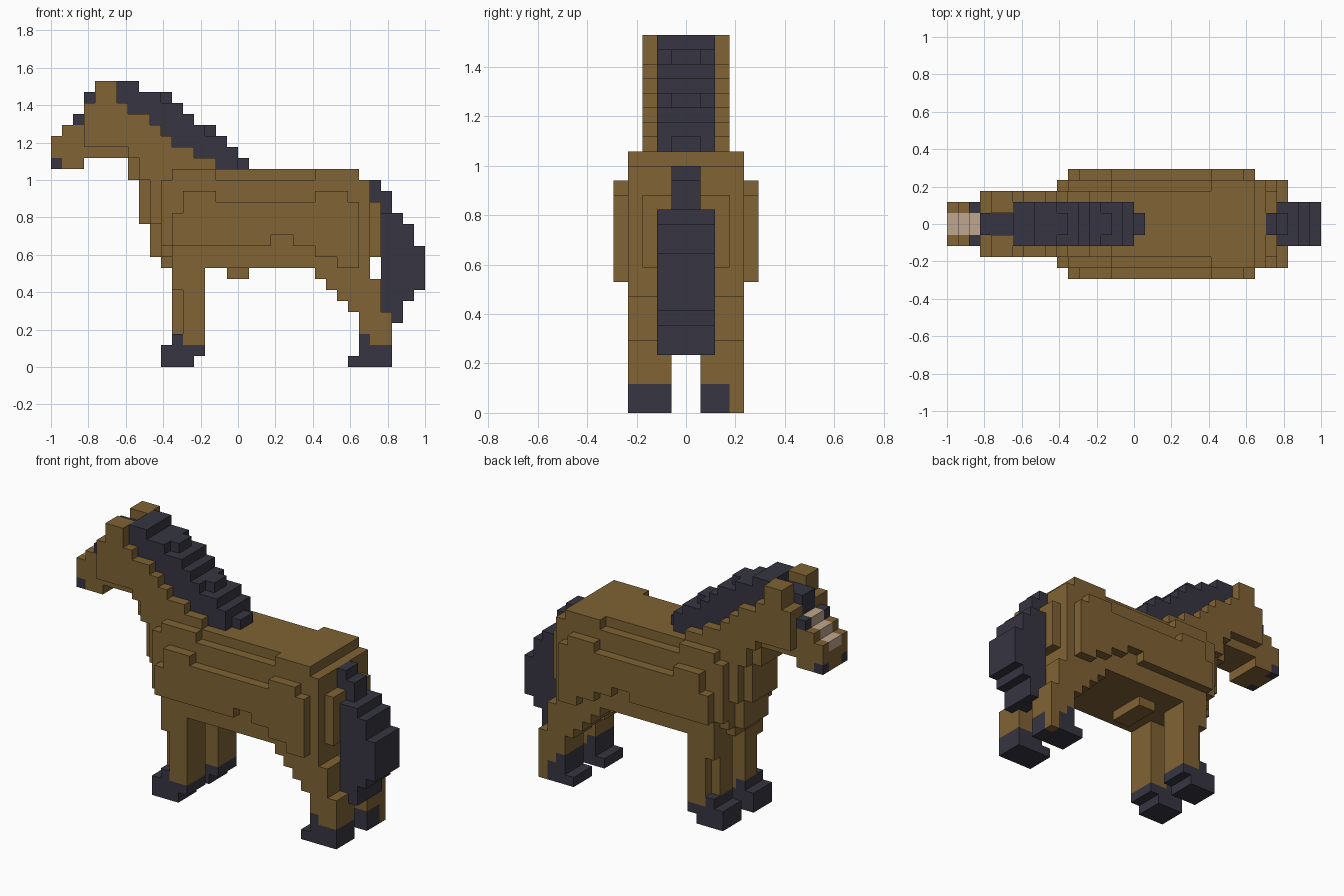
import bpy, bmesh
from mathutils import Vector

cube = bpy.data.objects.get("Cube")
if cube:
    bpy.data.objects.remove(cube, do_unlink=True)

U = 2 / 34          # block size: the horse is 34 blocks long
cells = {}          # (i, j, k) block -> part name


def material(name, rgb):
    m = bpy.data.materials.new(name)
    m.use_nodes = True
    m.diffuse_color = (*rgb, 1)
    m.node_tree.nodes["Principled BSDF"].inputs["Base Color"].default_value = (*rgb, 1)
    return m


brown = material("brown coat", (0.215, 0.125, 0.035))
dark = material("dark hair", (0.037, 0.036, 0.054))
beige = material("beige blaze", (0.52, 0.38, 0.27))


def fill(part, i0, i1, k0, k1, a0, a1):
    """Mirrored blocks: i along the length, k up, a outward from the middle."""
    for i in range(i0, i1):
        for k in range(k0, k1):
            for a in range(a0, a1):
                for j in (a, -1 - a):
                    if part:
                        cells[i, j, k] = part
                    else:
                        cells.pop((i, j, k), None)


def columns(part, a0, a1, spans):
    for i0, i1, k0, k1 in spans:
        fill(part, i0, i1, k0, k1, a0, a1)


# Head, with wider cheeks and two ears
columns("head", 0, 2, [(0, 1, 18, 21), (1, 2, 18, 22), (2, 3, 18, 23), (3, 7, 19, 24)])
fill("head", 3, 7, 20, 24, 2, 3)
fill("ears", 4, 6, 24, 26, 1, 3)

# Neck: core and side layer
columns("neck", 0, 2, [(7, 8, 17, 23), (8, 9, 13, 23), (9, 10, 10, 22), (10, 11, 9, 21)])
columns("neck", 2, 3, [(7, 8, 19, 23), (8, 9, 17, 23), (9, 10, 13, 22), (10, 11, 10, 21)])
columns("neck", 0, 3, [(11, 13, 18, 20), (13, 15, 18, 19)])

# Barrel: core, rump, shoulder layer, flank panel, belly keel
columns("body", 0, 3, [(11, 28, 9, 18), (28, 29, 8, 17), (29, 30, 10, 15)])
columns("body", 3, 4, [(10, 11, 11, 17), (11, 15, 9, 18), (15, 24, 9, 17),
                       (24, 28, 9, 18), (28, 29, 9, 17)])
columns("flanks", 4, 5, [(11, 12, 11, 14), (12, 15, 11, 16), (15, 20, 11, 15),
                         (20, 22, 12, 15), (22, 24, 11, 15), (24, 26, 10, 16),
                         (26, 27, 9, 16), (27, 28, 9, 15)])
fill("body", 16, 18, 8, 9, 0, 2)

# Legs
fill("front_legs", 11, 14, 2, 9, 1, 4)
fill(None, 11, 12, 3, 7, 3, 4)
columns("hind_legs", 1, 4, [(24, 25, 8, 9), (25, 26, 7, 9), (26, 27, 6, 9), (27, 28, 5, 9),
                            (28, 29, 2, 9), (29, 30, 2, 8), (30, 31, 2, 5)])

# Hooves with a dark patch up the front of each ankle
columns("hooves", 1, 4, [(10, 13, 0, 2), (13, 14, 1, 2), (11, 12, 2, 3),
                         (27, 31, 0, 1), (28, 31, 1, 2), (28, 29, 2, 3)])
for k in (0, 1):
    cells[30, 3, k] = "hind_legs"

# Mane: stepped crest above the neck, some steps narrower
for i, low, top, narrow in [(6, 24, 26, 0), (7, 23, 26, 0), (8, 23, 25, 0), (9, 22, 25, 0),
                            (10, 21, 25, 1), (11, 20, 24, 0), (12, 20, 23, 0),
                            (13, 19, 22, 0), (14, 19, 22, 1), (15, 18, 21, 0),
                            (16, 18, 20, 0), (17, 18, 19, 1)]:
    fill("mane", i, i + 1, low, top - narrow, 0, 2)
    fill("mane", i, i + 1, low, top, 0, 1)
fill("forelock", 3, 6, 23, 25, 0, 1)

# Tail
columns("tail", 0, 2, [(30, 31, 4, 14), (31, 32, 4, 14), (32, 33, 6, 13), (33, 34, 7, 11)])
columns("tail", 0, 1, [(29, 30, 15, 17), (30, 31, 14, 16)])

# Face details
fill("eyes", 2, 3, 22, 23, 1, 2)
fill("nostrils", 0, 1, 18, 19, 1, 2)
for i in range(3):
    fill("blaze", i, i + 1, 20 + i, 21 + i, 0, 1)

# Skin each part with only its exposed block faces
colours = {"blaze": beige}
colours.update({n: dark for n in ("hooves", "mane", "forelock", "tail", "eyes", "nostrils")})

for part in sorted(set(cells.values())):
    bm = bmesh.new()
    for c, owner in cells.items():
        if owner != part:
            continue
        for axis in range(3):
            for side in (0, 1):
                n = list(c)
                n[axis] += 2 * side - 1
                if tuple(n) in cells:
                    continue
                loop = []
                for s, t in ((0, 0), (1, 0), (1, 1), (0, 1)):
                    p = list(c)
                    p[axis] += side
                    p[(axis + 1) % 3] += s
                    p[(axis + 2) % 3] += t
                    loop.append(bm.verts.new(Vector((p[0] - 17, p[1], p[2])) * U))
                bm.faces.new(loop if side else loop[::-1])
    bmesh.ops.remove_doubles(bm, verts=bm.verts, dist=0.001)
    # Merge coplanar squares into clean flat faces
    bmesh.ops.dissolve_limit(bm, angle_limit=0.01, verts=bm.verts, edges=bm.edges)
    mesh = bpy.data.meshes.new(part)
    bm.to_mesh(mesh)
    bm.free()
    mesh.materials.append(colours.get(part, brown))
    bpy.context.collection.objects.link(bpy.data.objects.new(part, mesh))
